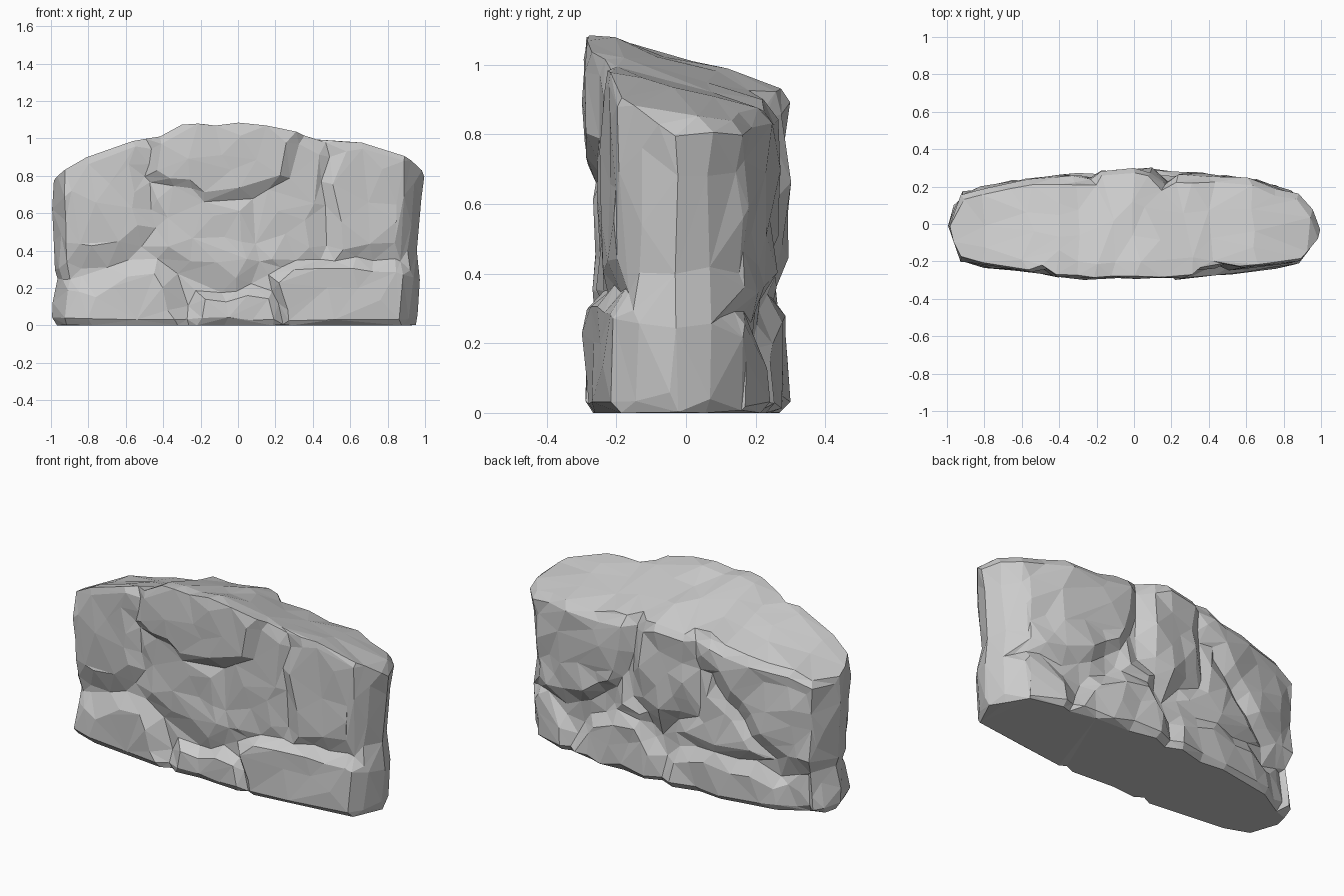
import bpy, bmesh
from mathutils import Vector, noise

if "Cube" in bpy.data.objects:
    bpy.data.objects.remove(bpy.data.objects["Cube"])

# Plan outline, counter-clockwise from the left tip
PLAN = [(-1, -.01), (-.93, -.2), (-.8, -.235), (-.35, -.29), (.22, -.295), (.5, -.27),
        (.9, -.215), (.95, -.15), (1, -.03), (.96, .08), (.88, .175), (.65, .25), (.3, .28),
        (0, .295), (-.4, .28), (-.8, .215), (-.93, .175)]
# Skyline, seen from the front
CREST = [(-1, .81), (-.93, .84), (-.8, .91), (-.58, .98), (-.4, 1.005), (-.3, 1.06), (0, 1.085),
         (.3, 1.04), (.42, 1.005), (.65, .985), (.92, .9), (.98, .87), (1, .84)]
RIGHT_END = [(0, .96), (.1, .965), (.25, .98), (.4, .955), (.55, .97), (.8, 1), (1.2, 1)]
LEFT_END = [(0, .99), (.05, 1), (.2, .98), (.25, .97), (.3, .985), (.8, 1), (1.2, 1)]

# Stone chunks: how far they stand out, edge steepness, convex (x, z) outline
FRONT = [
    (.06, .7, [(-1.1, -.1), (-1.1, .19), (-.95, .23), (-.55, .38), (-.4, .36), (-.15, -.1)]),
    (.055, .9, [(-.3, -.1), (-.24, .19), (.2, .2), (.3, -.1)]),
    (.062, 1, [(.22, -.1), (.18, .25), (.3, .36), (1.1, .37), (1.1, -.1)]),
    (.06, .8, [(-.52, .79), (-.2, .61), (.32, .78), (.42, 1.2), (-.52, 1.2)]),
    (.05, .4, [(-1.1, .25), (-.6, .35), (-.42, .5), (-.45, 1.2), (-1.1, 1.2)]),
    (.034, .35, [(-.46, .36), (0, .16), (.16, .33), (.06, .7), (-.2, .8), (-.55, .82)]),
    (.022, .3, [(.08, .28), (.42, .3), (.5, 1.1), (.3, 1.1), (.03, .7)]),
    (.045, .45, [(.46, .32), (1.1, .32), (1.1, 1.2), (.43, 1.2)]),
]
BACK = [
    (.055, .6, [(1.1, -.1), (1.1, .3), (.8, .35), (.58, .17), (.52, -.1)]),
    (.06, .7, [(.66, -.1), (.62, .12), (.32, .35), (.12, .35), (-.05, .15), (-.03, -.1)]),
    (.055, .6, [(.07, -.1), (-.05, .23), (-.3, .3), (-.8, .2), (-.88, -.1)]),
    (.05, .6, [(1.1, .27), (.6, .27), (.25, .45), (.11, 1.2), (1.1, 1.2)]),
    (.06, .6, [(.19, .45), (.15, 1.2), (-.33, 1.2), (-.25, .5), (0, .28)]),
    (.05, .4, [(-.2, .75), (-.75, .2), (-1.1, .25), (-1.1, 1.2), (-.25, 1.2)]),
    (.04, .5, [(-.1, .3), (-.3, .75), (-.75, .25), (-.4, .2)]),
    (.035, .5, [(.3, .3), (.25, .55), (0, .4), (.1, .28)]),
]


def interp(table, x):
    for (a, va), (b, vb) in zip(table, table[1:]):
        if x <= b:
            return va + (vb - va) * max(0, (x - a) / (b - a))
    return table[-1][1]


def inside(poly, x, z):
    """Distance from the nearest edge of a convex outline, negative outside."""
    pairs = list(zip(poly, poly[1:] + poly[:1]))
    turn = 1 if sum(a[0] * b[1] - b[0] * a[1] for a, b in pairs) > 0 else -1
    best = 9
    for a, b in pairs:
        ex, ez = b[0] - a[0], b[1] - a[1]
        best = min(best, turn * (ex * (z - a[1]) - ez * (x - a[0])) / (ex * ex + ez * ez) ** .5)
    return best


def recess(chunks, x, z):
    # ragged chunk edges
    wx = x + .05 * noise.noise(Vector((x * 6, z * 6, 1)))
    wz = z + .05 * noise.noise(Vector((x * 6, z * 6, 9)))
    out = max(max(0, min(p, inside(poly, wx, wz) * k)) for p, k, poly in chunks)
    return .06 - out


def top_z(x, y):
    slope = .34 - .2 * min(1, abs(x)) ** 2
    z = interp(CREST, x) - slope * max(0, y + .2)
    # slight step running from the back edge to the crest
    z += .015 * max(0, min(1, (y * .5 - x) * 12)) * max(0, min(1, (x + .8) * 2))
    return z + .018 * (noise.noise(Vector((x * 4, y * 5, 3))) - .4)


def perimeter(n):
    pts = [Vector(p) for p in PLAN]
    edges = list(zip(pts, pts[1:] + pts[:1]))
    step = sum((b - a).length for a, b in edges) / n
    out, pos = [], 0
    for a, b in edges:
        length = (b - a).length
        while pos < length:
            out.append(a.lerp(b, pos / length))
            pos += step
        pos -= length
    return out


def wall_point(p, t):
    x, y = p
    z = t * top_z(x, y)
    fade = max(0, min(1, (.96 - abs(x)) / .06))
    dent = recess(FRONT if y < 0 else BACK, x, z) * fade
    rough = .012 if y < 0 and abs(x) < .9 else .022
    dent += rough * (noise.noise(Vector((x * 6, y * 6, z * 6 + 7))) + .3)
    foot = .03 + .015 * noise.noise(Vector((x * 7, y * 7, 0)))
    dent += max(0, foot - z) * .9                            # worn foot
    dent += max(0, t - .965) * (.7 if y > 0 else .3)         # worn rim
    x *= interp(RIGHT_END, z) if x > .85 else interp(LEFT_END, z) if x < -.85 else 1
    ends = max(0, abs(x) - .88) / .12
    x -= (1 if x > 0 else -1) * min(1, ends) * dent * .6
    y -= (1 if y > 0 else -1) * min(1, abs(y) / .12) * dent
    return x, y, z


# Rock slab: wall rings, then a closed sloping top and a flat foot
ring_pts = perimeter(230)
bm = bmesh.new()
levels = [0, .012, .03] + [.05 + .95 * i / 52 for i in range(53)]
rings = [[bm.verts.new(wall_point(p, t)) for p in ring_pts] for t in levels]
rim = [v.co.copy() for v in rings[-1]]
for s in (.96, .88, .75, .58, .4, .2):
    row = []
    for c in rim:
        x, y = c.x * (1 - (1 - s) * .55), c.y * s
        row.append(bm.verts.new((x, y, top_z(x, y))))
    rings.append(row)
n = len(ring_pts)
for low, high in zip(rings, rings[1:]):
    for i in range(n):
        j = (i + 1) % n
        bm.faces.new((low[i], low[j], high[j], high[i]))
bm.faces.new(rings[-1])
bm.faces.new(rings[0][::-1])
bmesh.ops.triangulate(bm, faces=bm.faces[:])
bmesh.ops.recalc_face_normals(bm, faces=bm.faces[:])
mesh = bpy.data.meshes.new("rock_slab")
bm.to_mesh(mesh)
bm.free()
rock = bpy.data.objects.new("rock_slab", mesh)
bpy.context.collection.objects.link(rock)

# Collapse into irregular flat facets
facets = rock.modifiers.new("facets", 'DECIMATE')
facets.ratio = .03
bpy.context.view_layer.objects.active = rock
rock.select_set(True)
bpy.ops.object.modifier_apply(modifier="facets")
bpy.ops.object.shade_flat()
